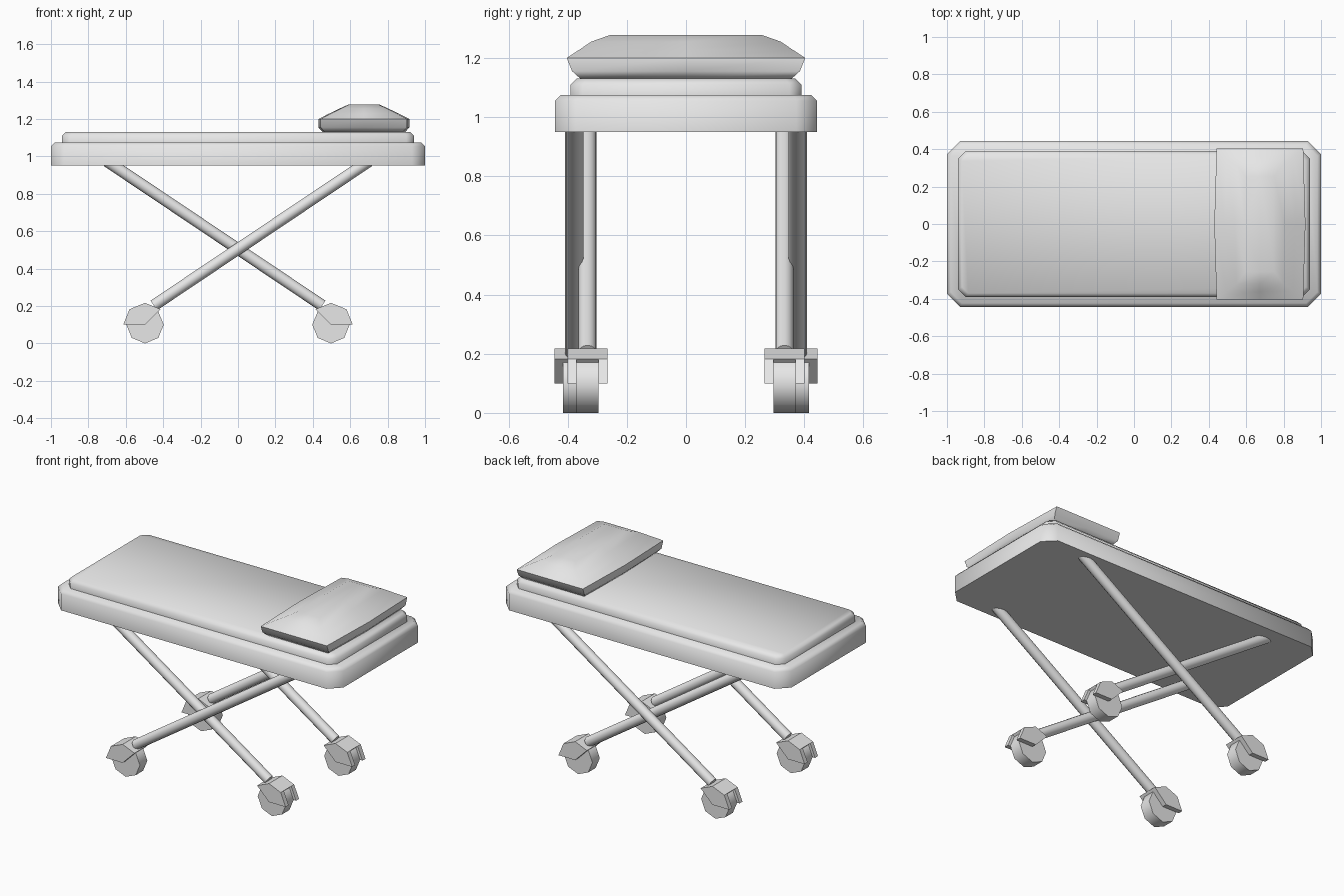
import bpy
import bmesh
from math import cos, sin, radians, pi
from mathutils import Vector

default = bpy.data.objects.get("Cube")
if default:
    bpy.data.objects.remove(default, do_unlink=True)

GREY = (0.8, 0.8, 0.8, 1.0)
grey = bpy.data.materials.new("plain grey")
grey.use_nodes = True
grey.diffuse_color = GREY
grey.node_tree.nodes["Principled BSDF"].inputs["Base Color"].default_value = GREY


def loft(name, rings, smooth=0):
    """Join matching rings of points into a closed, capped solid."""
    bm = bmesh.new()
    loops = [[bm.verts.new(p) for p in ring] for ring in rings]
    n = len(loops[0])
    for a, b in zip(loops, loops[1:]):
        for i in range(n):
            j = (i + 1) % n
            bm.faces.new((a[i], a[j], b[j], b[i]))
    bm.faces.new(loops[0])
    bm.faces.new(loops[-1])
    bmesh.ops.recalc_face_normals(bm, faces=bm.faces)
    mesh = bpy.data.meshes.new(name)
    bm.to_mesh(mesh)
    bm.free()
    mesh.materials.append(grey)
    if smooth:
        mesh.shade_smooth()
        mesh.set_sharp_from_angle(angle=radians(smooth))
    obj = bpy.data.objects.new(name, mesh)
    bpy.context.collection.objects.link(obj)
    return obj


def chamfered(hx, hy, c, z):
    """Rectangle ring with cut corners."""
    corner = [(hx, hy - c), (hx - c, hy)]
    ring = []
    for sx, sy in ((1, 1), (-1, 1), (-1, -1), (1, -1)):
        pts = [(sx * x, sy * y, z) for x, y in corner]
        ring += pts if sx * sy > 0 else pts[::-1]
    return ring


def slab(name, hx, hy, c, z0, z1, bevel):
    """Cut-corner slab with a bevelled top edge."""
    loft(name, [chamfered(hx, hy, c, z0),
                chamfered(hx, hy, c, z1 - bevel),
                chamfered(hx - bevel, hy - bevel, c * 0.85, z1)], 50)


def prism(name, outline, y0, y1, smooth=0):
    """Extrude an (x, z) outline along y."""
    return loft(name, [[(x, y, z) for x, z in outline] for y in (y0, y1)], smooth)


def arc(cx, cz, r, start, end, side=1):
    """Points every 45 degrees, mirrored in x by side."""
    return [(cx + side * r * cos(radians(a)), cz + r * sin(radians(a)))
            for a in range(start, end + 1, 45)]


def tube(name, a, b, r, sides=12):
    a, b = Vector(a), Vector(b)
    u = Vector((0, 1, 0))
    v = (b - a).normalized().cross(u)
    loft(name, [[p + r * (u * cos(2 * pi * i / sides) + v * sin(2 * pi * i / sides))
                 for i in range(sides)] for p in (a, b)], 50)


# Bed frame and mattress
slab("bed_base", 1.0, 0.443, 0.07, 0.95, 1.075, 0.02)
slab("mattress", 0.94, 0.39, 0.04, 1.07, 1.13, 0.02)

# Pillow: pinched corners with a domed top
PILLOW_X = 0.673
pillow_rings = []
for hx, hy, z in ((0.215, 0.355, 1.128), (0.24, 0.385, 1.155), (0.24, 0.403, 1.2),
                  (0.185, 0.36, 1.228), (0.13, 0.32, 1.255), (0.08, 0.255, 1.278)):
    pillow_rings.append([(PILLOW_X + sx * hx * (1.015 if sy == 0 else 0.965), sy * hy, z)
                         for sx, sy in ((1, 0), (1, 1), (0, 1), (-1, 1),
                                        (-1, 0), (-1, -1), (0, -1), (1, -1))])
loft("pillow", pillow_rings, 50)

# Crossed legs with a caster under each; the two legs of a side lie next to each other
WHEEL_X, WHEEL_Z, HOOD_R = 0.497, 0.1, 0.117
for t, side in ((-1, "right"), (1, "left")):
    for s, end, y in ((1, "head", 0.333), (-1, "foot", 0.378)):
        tag = f"{side}_{end}"
        cx, cy = s * WHEEL_X, t * y
        tube(f"leg_{tag}", (s * 0.45, cy, 0.203), (-s * 0.7, cy, 0.974), 0.031)
        prism(f"wheel_{tag}", arc(cx, WHEEL_Z, 0.1, 0, 315), cy - 0.037, cy + 0.037, 50)
        # Hood: two side cheeks and a roof strip over the wheel
        cheek = [(cx, WHEEL_Z)] + arc(cx, WHEEL_Z, HOOD_R, 0, 135, s)
        for inner, outer, part in ((-0.037, -0.067, "a"), (0.037, 0.067, "b")):
            prism(f"hood_cheek_{part}_{tag}", cheek, cy + inner, cy + outer)
        roof = (arc(cx, WHEEL_Z, HOOD_R, 45, 135, s)
                + arc(cx, WHEEL_Z, 0.095, 45, 135, s)[::-1])
        prism(f"hood_roof_{tag}", roof, cy - 0.037, cy + 0.037)
